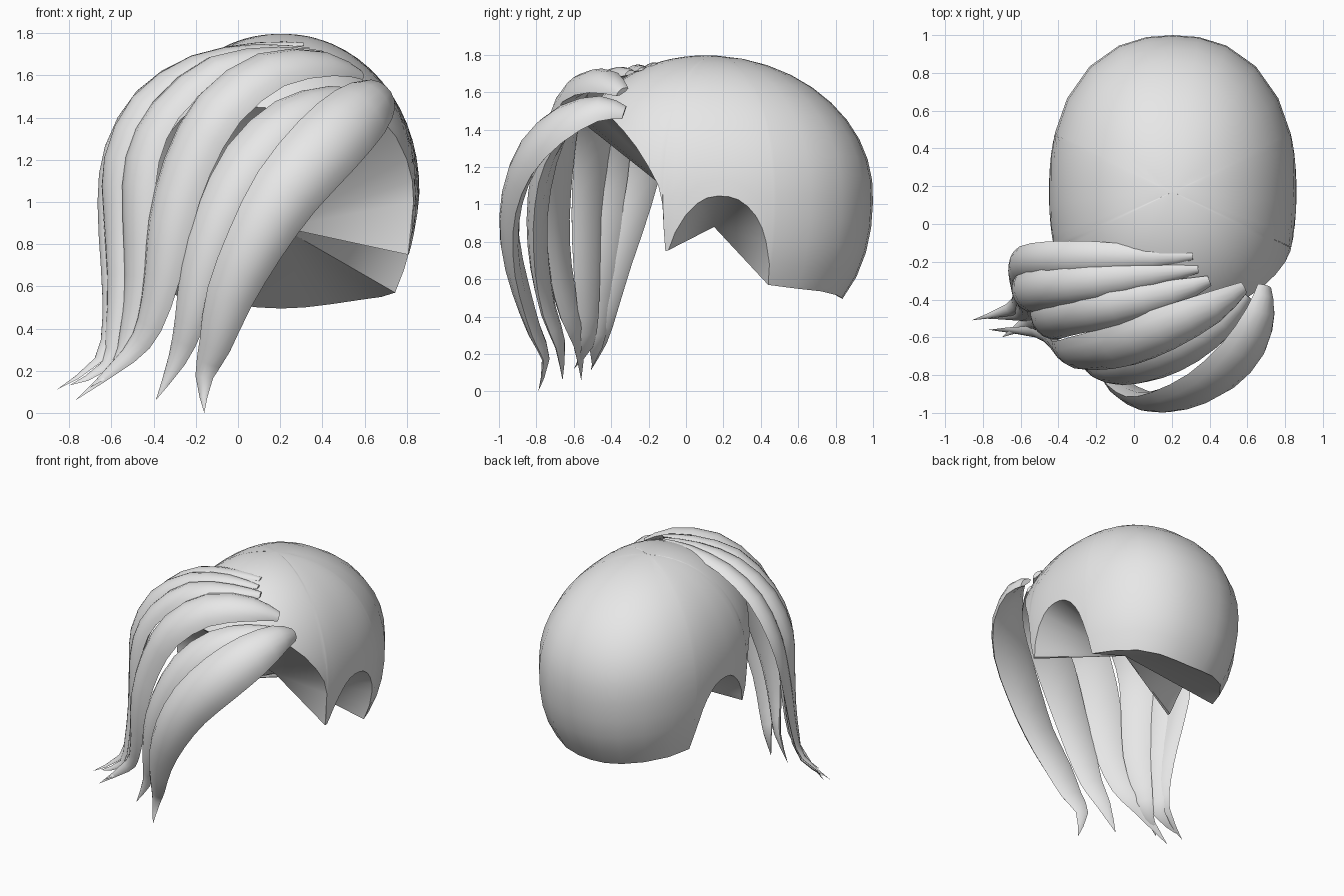
import bpy, bmesh, math
from mathutils import Vector

cube = bpy.data.objects.get("Cube")
if cube:
    bpy.data.objects.remove(cube, do_unlink=True)

# One plain grey for everything
grey = bpy.data.materials.new("light_grey")
grey.use_nodes = True
grey.diffuse_color = (0.8, 0.8, 0.8, 1)
grey.node_tree.nodes["Principled BSDF"].inputs["Base Color"].default_value = (0.8, 0.8, 0.8, 1)


def finish(bm, name, angle):
    bmesh.ops.recalc_face_normals(bm, faces=bm.faces)
    mesh = bpy.data.meshes.new(name)
    bm.to_mesh(mesh)
    bm.free()
    mesh.materials.append(grey)
    mesh.polygons.foreach_set("use_smooth", [True] * len(mesh.polygons))
    mesh.set_sharp_from_angle(angle=math.radians(angle))
    obj = bpy.data.objects.new(name, mesh)
    bpy.context.collection.objects.link(obj)
    return obj


# Hair cap: slightly squared ellipsoid trimmed along a hairline with sideburns and ear arches
CX, CY, CZ = 0.205, 0.17, 1.05
RX, RY, R_UP, R_DOWN = 0.655, 0.83, 0.745, 0.83
N_PLAN, N_UP, N_DOWN = 2.3, 2.06, 2.3
ROWS = 14
# (azimuth from the front in degrees, hairline height)
HAIRLINE = [(0, 1.42), (15, 1.43), (30, 1.45), (41, 1.44), (50, 1.38), (57.6, 1.3),
            (63.7, 1.2), (68, 1.1), (69.6, 1.0), (69.8, 0.75), (71, 0.755), (72.5, 0.8),
            (74, 0.85), (78, 0.94), (82.4, 1.005), (86, 1.035), (90, 1.045), (94, 1.042),
            (97.6, 1.025), (101, 0.99), (104, 0.94), (106.5, 0.875), (108.3, 0.8),
            (110.5, 0.68), (111.5, 0.57), (125, 0.55), (140, 0.535), (155, 0.515), (168, 0.5), (180, 0.495)]


def unit(angle, n):
    """Point on a superellipse of exponent n."""
    c, s = math.cos(angle), math.sin(angle)
    r = (abs(c) ** n + abs(s) ** n) ** (-1 / n)
    return c * r, s * r


def cap_point(az, e):
    front, side = unit(az, N_PLAN)
    out, up = unit(e, N_UP if e > 0 else N_DOWN)
    y = -RY * out * front
    z = CZ + up * (R_UP if up > 0 else R_DOWN) - 0.06 * y * max(up, 0)
    return (CX + RX * out * side, CY + y, z)


def elevation(z):
    d = z - CZ
    u, n = (d / R_UP, N_UP) if d > 0 else (d / R_DOWN, N_DOWN)
    return math.atan2(u, (1 - abs(u) ** n) ** (1 / n))


bm = bmesh.new()
ring = HAIRLINE + [(360 - a, z) for a, z in HAIRLINE[-2:0:-1]]
columns = []
for a, z in ring:
    e0 = elevation(z)
    columns.append([bm.verts.new(cap_point(math.radians(a), e0 + (math.pi / 2 - e0) * k / ROWS))
                    for k in range(ROWS)])
crown = bm.verts.new(cap_point(0, math.pi / 2))
core = bm.verts.new((CX, 0.15, 0.88))
for c, n in zip(columns, columns[1:] + columns[:1]):
    for k in range(ROWS - 1):
        bm.faces.new((c[k], n[k], n[k + 1], c[k + 1]))
    bm.faces.new((c[-1], n[-1], crown))
    bm.faces.new((n[0], c[0], core))      # underside converges on the core
finish(bm, "hair_cap", 40)

# Fringe locks: a lens-shaped section swept along a path, (x, y, z, half width)
SECTION = [(-1, 0), (-0.75, 0.28), (-0.35, 0.48), (0, 0.52), (0.35, 0.48),
           (0.75, 0.28), (1, 0), (0.5, -0.18), (-0.5, -0.18)]
HEAD = Vector((0.12, 0.0, 0.8))


def smooth_path(path):
    """Insert a Catmull-Rom midpoint in every span."""
    p = [Vector(q) for q in path]
    result = []
    for i in range(len(p) - 1):
        before, after = p[max(i - 1, 0)], p[min(i + 2, len(p) - 1)]
        result += [p[i], (p[i] + p[i + 1]) * 0.5625 - (before + after) * 0.0625]
    return result + [p[-1]]


def lock(name, path):
    path = smooth_path(path)
    pts = [p.to_3d() for p in path]
    bm = bmesh.new()
    rings = []
    for i, p in enumerate(pts[:-1]):
        t = (pts[i + 1] - pts[max(i - 1, 0)]).normalized()
        out = p - HEAD
        out.z = max(out.z, 0)
        out = (out - t * out.dot(t)).normalized()
        side = t.cross(out)
        w = path[i].w
        rings.append([bm.verts.new(p + side * (u * w) + out * (v * w)) for u, v in SECTION])
    n = len(SECTION)
    bm.faces.new(rings[0])
    for a, b in zip(rings, rings[1:]):
        for j in range(n):
            bm.faces.new((a[j], a[(j + 1) % n], b[(j + 1) % n], b[j]))
    tip = bm.verts.new(pts[-1])
    for j in range(n):
        bm.faces.new((rings[-1][j], rings[-1][(j + 1) % n], tip))
    finish(bm, name, 50)


lock("fringe_lock_rear", [
    (0.31, -0.17, 1.745, .02), (0.1, -0.18, 1.725, .06), (-0.2, -0.18, 1.65, .09),
    (-0.44, -0.19, 1.49, .1), (-0.58, -0.21, 1.25, .095), (-0.62, -0.26, 1.0, .08),
    (-0.61, -0.35, 0.7, .07), (-0.61, -0.41, 0.45, .055), (-0.66, -0.455, 0.25, .035),
    (-0.86, -0.51, 0.11, 0)])
lock("fringe_lock_second", [
    (0.34, -0.24, 1.72, .02), (0.1, -0.27, 1.71, .07), (-0.2, -0.31, 1.64, .1),
    (-0.45, -0.34, 1.46, .11), (-0.57, -0.37, 1.2, .11), (-0.58, -0.39, 0.95, .095),
    (-0.57, -0.43, 0.65, .08), (-0.59, -0.46, 0.4, .06), (-0.63, -0.48, 0.22, .04),
    (-0.80, -0.50, 0.13, 0)])
lock("fringe_lock_third", [
    (0.4, -0.30, 1.70, .03), (0.2, -0.37, 1.69, .08), (-0.1, -0.44, 1.63, .11),
    (-0.34, -0.48, 1.43, .12), (-0.45, -0.51, 1.2, .12), (-0.47, -0.53, 0.95, .11),
    (-0.47, -0.53, 0.65, .095), (-0.51, -0.52, 0.4, .07), (-0.57, -0.53, 0.23, .04),
    (-0.70, -0.60, 0.12, 0)])
lock("fringe_lock_fourth", [
    (0.58, -0.34, 1.60, .04), (0.42, -0.44, 1.65, .1), (0.15, -0.56, 1.62, .14),
    (-0.09, -0.65, 1.44, .15), (-0.24, -0.68, 1.17, .14), (-0.32, -0.69, 0.9, .125),
    (-0.36, -0.67, 0.65, .105), (-0.42, -0.62, 0.42, .08), (-0.52, -0.57, 0.27, .05),
    (-0.77, -0.56, 0.06, 0)])
lock("fringe_lock_fifth", [
    (0.6, -0.38, 1.50, .04), (0.47, -0.52, 1.48, .1), (0.27, -0.65, 1.39, .14),
    (0.07, -0.74, 1.19, .15), (-0.08, -0.78, 0.92, .13), (-0.17, -0.77, 0.67, .11),
    (-0.23, -0.73, 0.43, .08), (-0.29, -0.67, 0.25, .05), (-0.39, -0.66, 0.06, 0)])
lock("fringe_lock_front", [
    (0.69, -0.33, 1.49, .05), (0.67, -0.46, 1.51, .1), (0.58, -0.65, 1.43, .155),
    (0.42, -0.81, 1.27, .175), (0.23, -0.90, 1.05, .165), (0.08, -0.92, 0.8, .14),
    (-0.04, -0.87, 0.55, .115), (-0.11, -0.80, 0.32, .08), (-0.16, -0.745, 0.17, .045),
    (-0.16, -0.79, 0.0, 0)])
